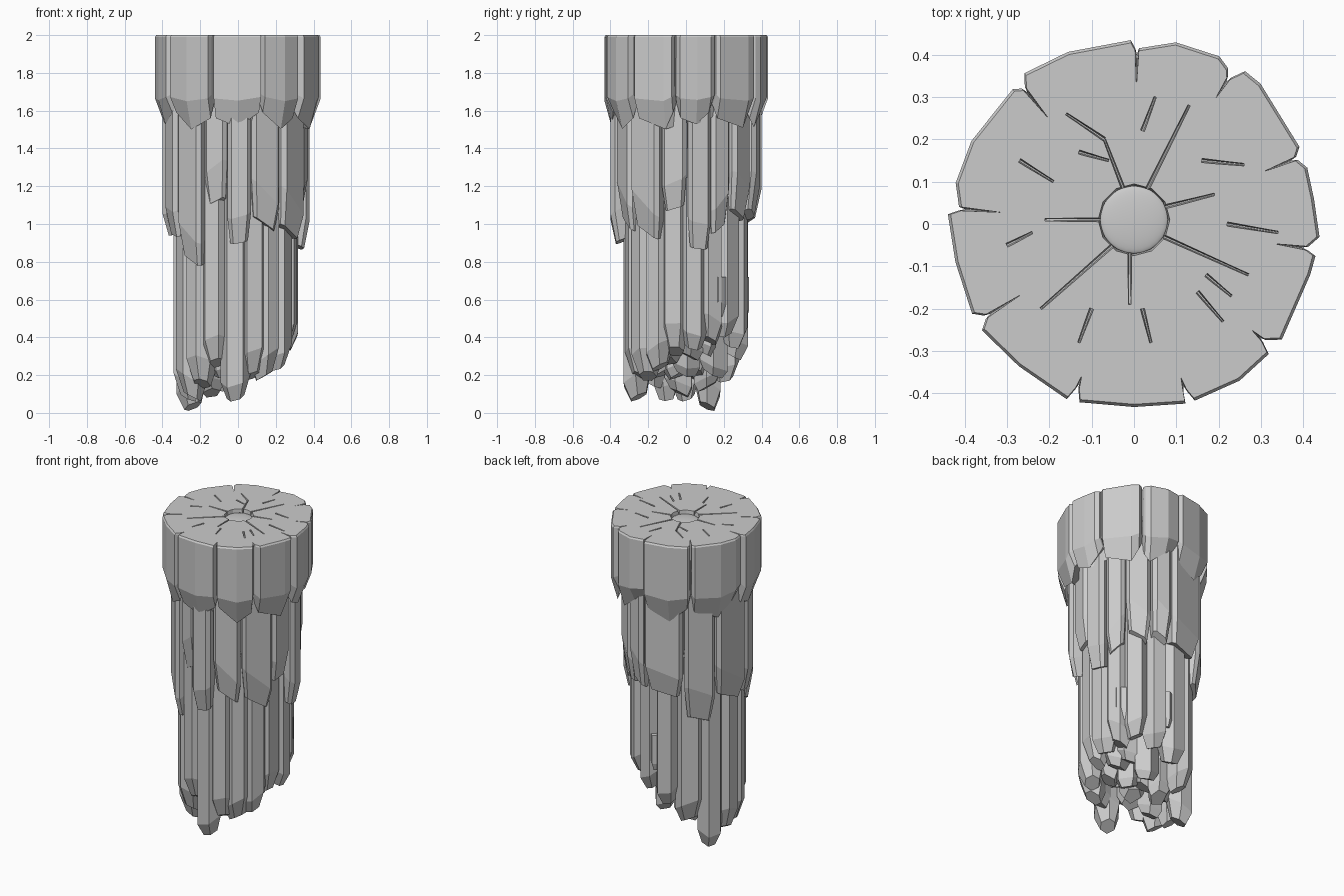
import bpy, bmesh, math, random
from mathutils import Vector

random.seed(7)
if "Cube" in bpy.data.objects:
    bpy.data.objects.remove(bpy.data.objects["Cube"])

GREY = (0.6, 0.6, 0.6, 1)
stone = bpy.data.materials.new("stone grey")
stone.use_nodes = True
stone.diffuse_color = GREY
stone.node_tree.nodes["Principled BSDF"].inputs["Base Color"].default_value = GREY


def polar(angle, radius, z=0):
    a = math.radians(angle)
    return Vector((radius * math.cos(a), radius * math.sin(a), z))


def loft(name, rings):
    """Join equal rings of points into a closed solid."""
    bm = bmesh.new()
    loops = [[bm.verts.new(p) for p in ring] for ring in rings]
    n = len(loops[0])
    for low, high in zip(loops, loops[1:]):
        for i in range(n):
            j = (i + 1) % n
            bm.faces.new((low[i], low[j], high[j], high[i]))
    bm.faces.new(loops[0][::-1])
    bm.faces.new(loops[-1])
    bmesh.ops.recalc_face_normals(bm, faces=bm.faces)
    mesh = bpy.data.meshes.new(name)
    bm.to_mesh(mesh)
    bm.free()
    mesh.materials.append(stone)
    obj = bpy.data.objects.new(name, mesh)
    bpy.context.collection.objects.link(obj)
    return obj


def carve(target, cutter):
    mod = target.modifiers.new("carve", 'BOOLEAN')
    mod.operation, mod.solver, mod.object = 'DIFFERENCE', 'EXACT', cutter
    bpy.context.view_layer.objects.active = target
    bpy.ops.object.modifier_apply(modifier=mod.name)
    bpy.data.objects.remove(cutter)


def shard(name, outline, top, bottom, taper, shrink, lean=0.05):
    """Upright prism whose lower end narrows to a small slanted face."""
    centre = sum(outline, Vector()) / len(outline)
    way = random.uniform(0, math.tau)
    tilt = Vector((math.cos(way), math.sin(way), 0))
    reach = max((p - centre).dot(tilt) for p in outline)
    tip, shoulder, head = [], [], []
    for p in outline:
        slope = 1 + (p - centre).dot(tilt) / reach
        q = centre * 0.97 + (p - centre) * shrink
        tip.append(Vector((q.x, q.y, bottom + lean * max(slope, 0) / 2)))
        shoulder.append(Vector((p.x, p.y, bottom + taper * (0.75 + slope / 2))))
        head.append(Vector((p.x, p.y, top)))
    return loft(name, [tip, shoulder, head])


# Cap lobes: inner end of the notch before each lobe, then its rim (angle, radius)
lobes = [((22, .335), (25, .431), (48, .446), (54, .446)),
         ((57, .36), (59, .43), (63, .444), (77, .44)),
         ((89, .33), (91, .434), (111, .435), (126, .44)),
         ((129, .325), (132, .428), (153, .431), (167, .432)),
         ((175, .32), (177, .44), (192, .431), (209, .437)),
         ((212, .32), (215, .438), (231, .432), (249, .443)),
         ((251, .385), (253, .44), (270, .432), (286, .441)),
         ((287, .385), (289, .441), (304, .446), (316, .442)),
         ((318, .38), (322, .443), (344, .433), (350, .435)),
         ((352, .34), (356, .439), (368, .429), (378, .43))]
flat, floor, drop = [], [], []
for (a, inner), *rim in lobes:
    low = random.uniform(1.5, 1.53)
    side = random.choice((0, 1))
    clef = [polar(a - .6, .415), polar(a + .6, .415)]
    rim = [polar(*p) for p in rim]
    flat += [clef[0], polar(a, inner), clef[1]] + rim
    floor += [clef[0], polar(a, .4), clef[1]] + rim
    drop += [1.64, 1.64, 1.64, 1.56 + .03 * side, low, 1.59 - .03 * side]
skirt = [Vector((p.x * .91, p.y * .91, z)) for p, z in zip(floor, drop)]
waist = [Vector((p.x, p.y, z * .25 + 1.275)) for p, z in zip(floor, drop)]
edge = [Vector((p.x, p.y, 1.99)) for p in flat]
face = [Vector((p.x * .985, p.y * .985, 2)) for p in flat]
cap = loft("cap", [skirt, waist, edge, face])

# Cracks in the cap, as segments in hundredths
cracks = [(-2, 7, -7, 20), (-7, 20, -16, 26), (3, 8, 13, 28), (7, 4, 19, 7), (7, -3, 27, -12),
          (-1, -6, -1, -19), (-5, -5, -22, -20), (-7, 1, -21, 1), (2, 22, 5, 30),
          (16, 15, 26, 14), (22, 0, 34, -2), (17, -12, 23, -17), (15, -16, 21, -23),
          (2, -20, 4, -28), (-10, -20, -13, -28), (-30, -5, -24, -2), (-27, 15, -19, 10),
          (-13, 17, -6, 15)]
for x0, y0, x1, y1 in cracks:
    p, q = Vector((x0, y0, 0)) / 100, Vector((x1, y1, 0)) / 100
    side = (q - p).normalized().cross(Vector((0, 0, 1))) * .006
    strip = [p - side, q - side * .6, q + side * .6, p + side]
    deep = [p - side * .3, q - side * .2, q + side * .2, p + side * .3]
    carve(cap, loft("crack_cutter", [[v + Vector((0, 0, z)) for v in ring]
                                     for ring, z in ((deep, 1.97), (strip, 2.01))]))

# Central pit with a shallow dome inside
middle = Vector((0, .01, 0))
carve(cap, loft("pit_cutter", [[polar(a, r, z) + middle for a in range(0, 360, 30)]
                               for r, z in ((.08, 1.965), (.086, 2.01))]))
bpy.ops.mesh.primitive_uv_sphere_add(segments=24, ring_count=12, radius=.08,
                                     location=(0, .01, 1.975))
dome = bpy.context.object
dome.name = "pit_dome"
dome.scale.z = .15
dome.data.materials.append(stone)
bpy.ops.object.shade_smooth()

# Middle tier: broad slabs; (start angle, end angle, radius, bottom)
slabs = [(1, 22, .38, .85), (22, 42, .365, .95), (42, 66, .38, 1.0), (66, 85, .397, 1.0),
         (85, 123, .4, 1.0), (123, 152, .392, .8), (152, 187, .4, .94),
         (187, 212, .392, .92), (212, 239, .388, .78),
         (239, 261, .365, 1.06), (261, 281, .402, .88), (281, 308, .378, .96),
         (308, 338, .387, .92), (338, 361, .37, 1.06)]
for a, b, r, bottom in slabs:
    outline = [polar(a + .5, .2), polar(a + .5, r - .02), polar(a + 4, r),
               polar(b - 4, r), polar(b - .5, r - .02), polar(b - .5, .2)]
    shard("middle_slab", outline, 1.75, bottom, .16, .74, .08)

# Lower tier: outer ring of columns; (angle, bottom)
outer_ring = [(8, .33), (28, .36), (50, .4), (75, .34), (101, .28), (127, .16), (154, .01),
              (180, .06), (204, .06), (225, .13), (247, .24), (270, .06), (289, .17),
              (307, .17), (327, .22), (347, .3)]
for a, bottom in outer_ring:
    spot = polar(a, .26) - Vector((.013, 0, 0))
    size = random.uniform(.077, .085)
    outline = [spot + polar(a + 30 + k * 60 + random.uniform(-7, 7), size) for k in range(6)]
    shard("outer_column", outline, 1.25, bottom, .1, .58)

# Inner columns filling the core
for radius, count in ((.15, 9), (.05, 3)):
    for k in range(count):
        a = k * 360 / count + random.uniform(-8, 8)
        spot = polar(a, radius)
        outline = [spot + polar(a + j * 72 + random.uniform(-9, 9), .078) for j in range(5)]
        bottom = .18 + spot.x * .5 + random.uniform(-.05, .08)
        shard("inner_column", outline, 1.4, bottom, .06, .65)

# Short broken stubs at the rear
for a, reach in ((36, .27), (90, .275)):
    spot = polar(a, reach)
    shard("broken_stub", [spot + polar(k * 72 + 10, .058) for k in range(5)],
          .72, .49, .06, .85, .03)
